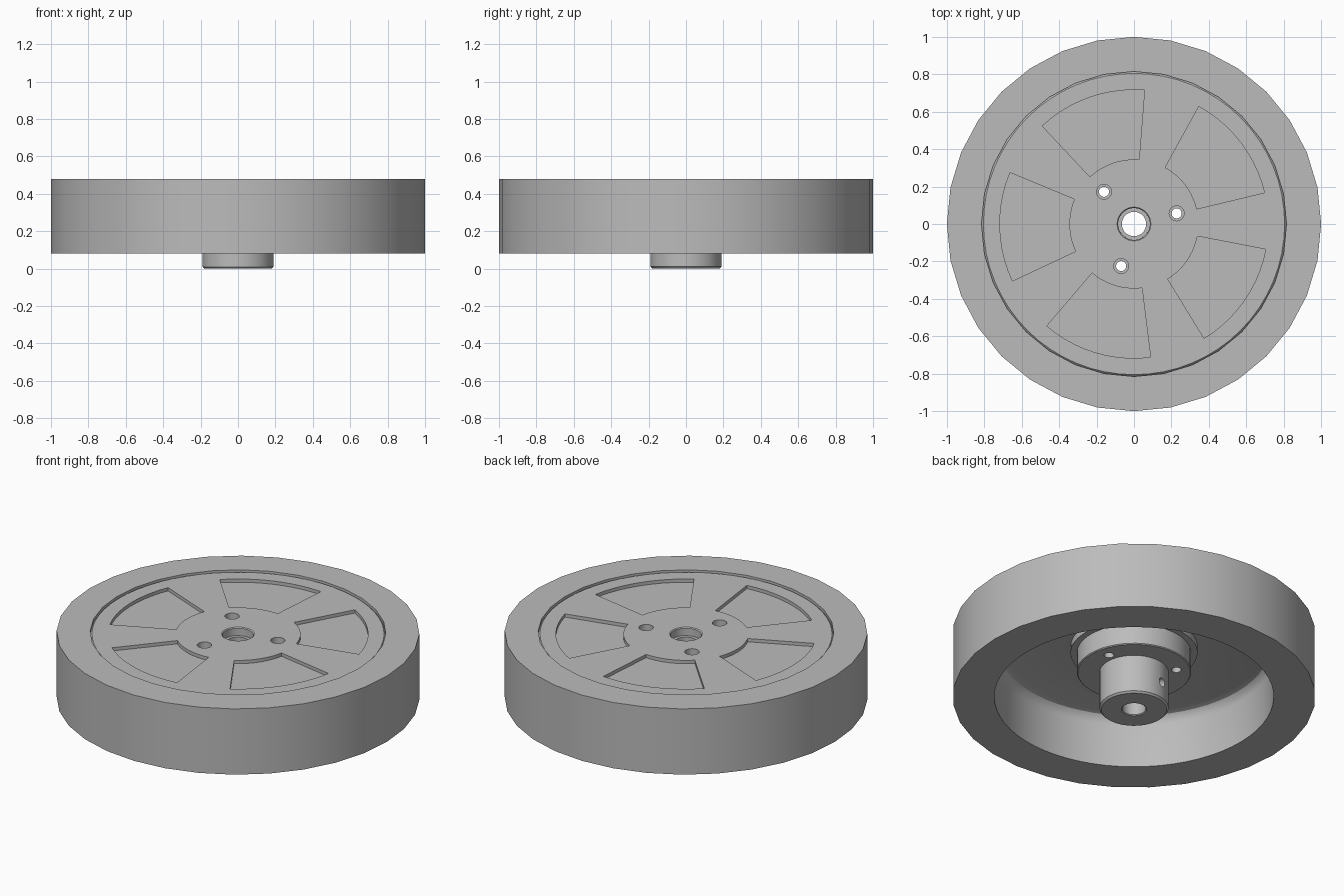
import bpy, bmesh
from math import sin, cos, radians, pi
from mathutils import Matrix, Vector

cube = bpy.data.objects.get("Cube")
if cube:
    bpy.data.objects.remove(cube, do_unlink=True)

grey = bpy.data.materials.new("plain grey")
grey.use_nodes = True
colour = (0.5, 0.5, 0.5, 1)
grey.diffuse_color = colour
grey.node_tree.nodes["Principled BSDF"].inputs["Base Color"].default_value = colour


def add_object(name, bm):
    bmesh.ops.recalc_face_normals(bm, faces=bm.faces)
    mesh = bpy.data.meshes.new(name)
    bm.to_mesh(mesh)
    bm.free()
    mesh.materials.append(grey)
    obj = bpy.data.objects.new(name, mesh)
    bpy.context.collection.objects.link(obj)
    return obj


def lathe(name, profile, sides=32):
    """Spin a closed (radius, height) profile about z."""
    bm = bmesh.new()
    rings = []
    for i in range(sides):
        a = 2 * pi * i / sides
        rings.append([bm.verts.new((r * cos(a), r * sin(a), z)) for r, z in profile])
    n = len(profile)
    for i in range(sides):
        here, there = rings[i], rings[(i + 1) % sides]
        for j in range(n):
            k = (j + 1) % n
            bm.faces.new((here[j], there[j], there[k], here[k]))
    return add_object(name, bm)


def rod(radius, start, end, sides=24):
    """Cylinder cutter between two points."""
    start, end = Vector(start), Vector(end)
    axis = end - start
    bm = bmesh.new()
    turn = axis.to_track_quat('Z', 'Y').to_matrix().to_4x4()
    bmesh.ops.create_cone(bm, cap_ends=True, segments=sides, radius1=radius, radius2=radius,
                          depth=axis.length,
                          matrix=Matrix.Translation((start + end) / 2) @ turn)
    return add_object("cutter", bm)


def sector(centre, half, inner, outer, z0, z1, steps=10):
    """Ring sector cutter for one spoke pocket."""
    angles = [radians(centre - half + 2 * half * i / steps) for i in range(steps + 1)]
    outline = [(outer * cos(a), outer * sin(a)) for a in angles]
    outline += [(inner * cos(a), inner * sin(a)) for a in reversed(angles)]
    bm = bmesh.new()
    base = bm.faces.new([bm.verts.new((x, y, z0)) for x, y in outline])
    top = bmesh.ops.extrude_face_region(bm, geom=[base])["geom"]
    bmesh.ops.translate(bm, vec=(0, 0, z1 - z0),
                        verts=[v for v in top if isinstance(v, bmesh.types.BMVert)])
    return add_object("cutter", bm)


def select_only(obj):
    bpy.ops.object.select_all(action='DESELECT')
    obj.select_set(True)
    bpy.context.view_layer.objects.active = obj


def cut(obj, cutters):
    select_only(obj)
    for cutter in cutters:
        mod = obj.modifiers.new("cut", 'BOOLEAN')
        mod.operation = 'DIFFERENCE'
        mod.solver = 'EXACT'
        mod.object = cutter
        bpy.ops.object.modifier_apply(modifier=mod.name)
        bpy.data.objects.remove(cutter, do_unlink=True)


# Outer tyre band
tyre = lathe("tyre", [(0.815, 0.08), (1, 0.08), (1, 0.48), (0.815, 0.48)])

# Dished wheel body with a filleted cavity and a raised boss underneath
wheel = lathe("wheel_body", [
    (0.085, 0.36), (0.35, 0.36), (0.35, 0.4), (0.71, 0.4), (0.745, 0.39),
    (0.763, 0.37), (0.77, 0.34), (0.77, 0.08), (0.815, 0.08), (0.815, 0.46),
    (0.805, 0.47), (0.09, 0.47), (0.085, 0.465)], 64)

# Stepped hub with a central bore
hub = lathe("hub", [
    (0.065, 0.005), (0.07, 0), (0.18, 0), (0.19, 0.01), (0.19, 0.235),
    (0.31, 0.235), (0.315, 0.24), (0.315, 0.36), (0.085, 0.36),
    (0.085, 0.42), (0.065, 0.42)], 48)

# Five shallow pockets and three screw holes
pockets = [sector(37.3 + 72 * i, 23.8, 0.345, 0.717, 0.45, 0.6) for i in range(5)]
screws = [(0.235 * cos(radians(a)), 0.235 * sin(radians(a))) for a in (14, 133, 253)]
cut(wheel, pockets + [rod(0.04, (x, y, 0.3), (x, y, 0.6)) for x, y in screws])
cut(hub, [rod(0.027, (x, y, 0.2), (x, y, 0.4)) for x, y in screws])

# Set screw hole in the side of the hub
side = Vector((cos(radians(105)), sin(radians(105)), 0))
lift = Vector((0, 0, 0.11))
cut(hub, [rod(0.026, side * 0.03 + lift, side * 0.3 + lift)])

for part in (tyre, wheel, hub):
    select_only(part)
    bpy.ops.object.shade_smooth_by_angle(angle=radians(30))
